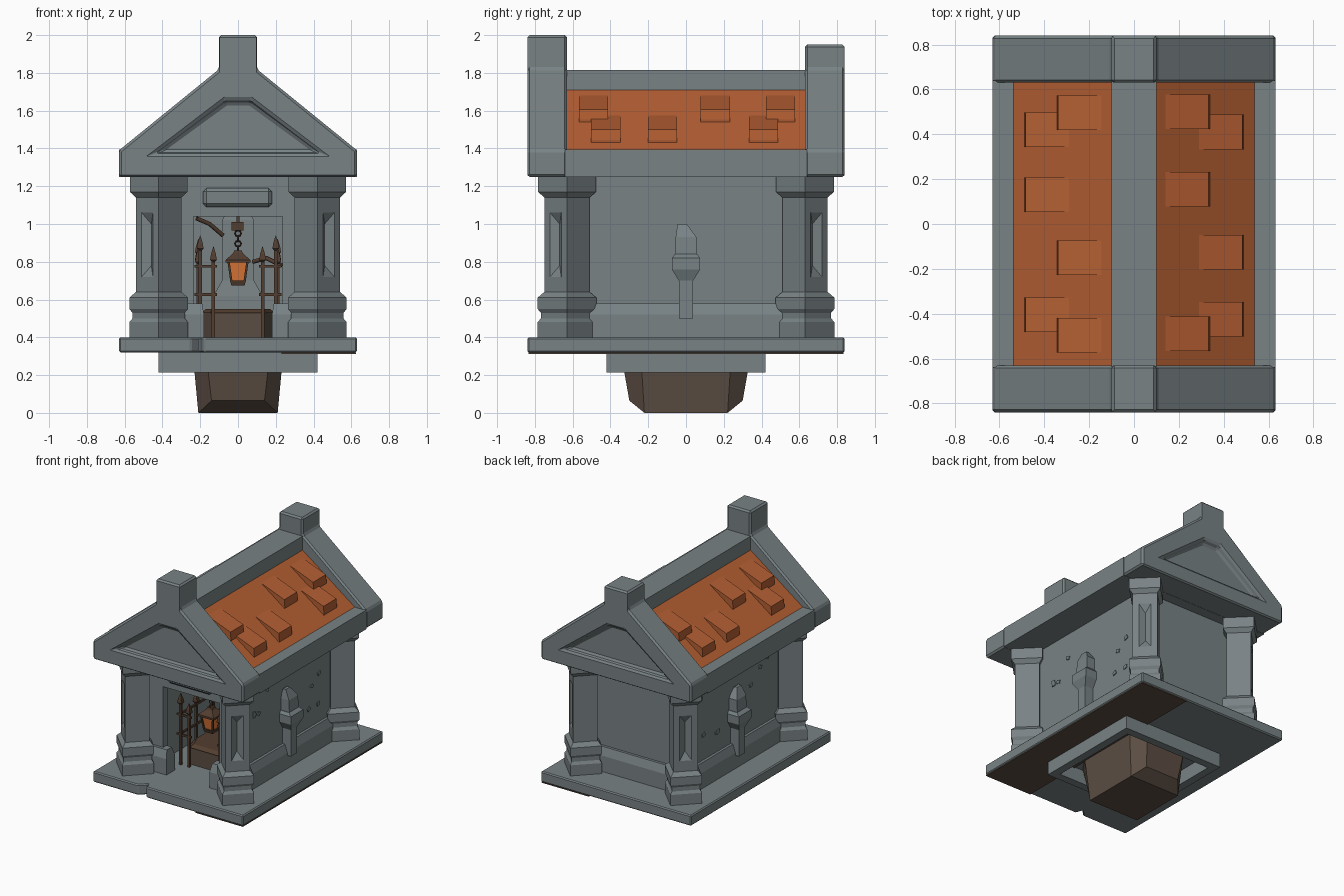
import bpy, bmesh, math, random
from mathutils import Vector, Matrix

if "Cube" in bpy.data.objects:
    bpy.data.objects.remove(bpy.data.objects["Cube"], do_unlink=True)


def material(name, r, g, b):
    m = bpy.data.materials.new(name)
    m.use_nodes = True
    m.diffuse_color = (r, g, b, 1)
    m.node_tree.nodes["Principled BSDF"].inputs["Base Color"].default_value = (r, g, b, 1)
    return m


STONE = material("grey stone", .19, .225, .235)
TILE = material("orange roof", .46, .115, .033)
EARTH = material("brown earth", .105, .075, .056)
IRON = material("rusty iron", .085, .047, .028)
GLOW = material("lantern glow", .75, .19, .04)


def mesh(name, verts, faces, mat, bevel=0):
    bm = bmesh.new()
    vs = [bm.verts.new(v) for v in verts]
    for f in faces:
        bm.faces.new([vs[i] for i in f])
    bmesh.ops.recalc_face_normals(bm, faces=bm.faces)
    me = bpy.data.meshes.new(name)
    bm.to_mesh(me)
    bm.free()
    me.materials.append(mat)
    ob = bpy.data.objects.new(name, me)
    bpy.context.collection.objects.link(ob)
    if bevel:
        mod = ob.modifiers.new("edge", 'BEVEL')
        mod.width, mod.segments, mod.limit_method = bevel, 1, 'ANGLE'
    return ob


def loft(name, rings, mat, bevel=0, skip=()):
    """Skin a list of closed rings, capping both ends."""
    n = len(rings[0])
    verts = [v for r in rings for v in r]
    faces = [[k * n + i, k * n + (i + 1) % n, (k + 1) * n + (i + 1) % n, (k + 1) * n + i]
             for k in range(len(rings) - 1) for i in range(n) if (k, i) not in skip]
    faces += [list(range(n)), list(range((len(rings) - 1) * n, len(rings) * n))]
    return mesh(name, verts, faces, mat, bevel)


def rect(hx, hy, z, cx=0, cy=0):
    return [(cx - hx, cy - hy, z), (cx + hx, cy - hy, z), (cx + hx, cy + hy, z), (cx - hx, cy + hy, z)]


def box(name, x0, x1, y0, y1, z0, z1, mat, bevel=0):
    r = [rect((x1 - x0) / 2, (y1 - y0) / 2, z, (x0 + x1) / 2, (y0 + y1) / 2) for z in (z0, z1)]
    return loft(name, r, mat, bevel)


def stack(name, levels, mat, cx=0, cy=0):
    return loft(name, [rect(hx, hy, z, cx, cy) for z, hx, hy in levels], mat)


# Floor slab with a cracked front edge, and an earthy patch beneath
outline = [(-.63, -.84), (-.25, -.84), (-.2, -.79), (-.18, -.84), (.63, -.84), (.63, .84), (-.63, .84)]
loft("floor_slab", [[(x, y, z) for x, y in outline] for z in (.32, .4)], STONE, .008)
box("slab_underside", .23, .625, -.835, .835, .313, .321, EARTH)

# Square frame under the slab
for s in (-1, 1):
    box("under_frame_side", *sorted((s * .36, s * .42)), -.42, .42, .215, .32, STONE)
    box("under_frame_end", -.36, .36, *sorted((s * .36, s * .42)), .215, .32, STONE)


def eight(sx, sy, ex, ey, sz, ez):
    return [(sx, -sy, sz), (sx, sy, sz), (ex, ey, ez), (-ex, ey, ez),
            (-sx, sy, sz), (-sx, -sy, sz), (-ex, -ey, ez), (ex, -ey, ez)]


# Earth lump hanging below, faceted underneath
lump = eight(.21, .22, .14, .3, 0, .065) + eight(.24, .24, .17, .345, .32, .32)
sides = [[i, (i + 1) % 8, (i + 1) % 8 + 8, i + 8] for i in range(8)]
mesh("earth_lump", lump, sides + [[0, 1, 4, 5], [1, 2, 3, 4], [5, 6, 7, 0], list(range(8, 16))], EARTH)

# Grave box in the chamber
loft("grave_box", [eight(.18, .26, .14, .36, z, z) for z in (.4, .53)], EARTH)
loft("grave_lid", [eight(.19, .27, .15, .37, .53, .53), eight(.17, .25, .13, .34, .55, .55)], IRON)

# Chamber walls
box("back_wall", -.4, .4, .5, .56, .4, 1.26, STONE)
box("door_lintel", -.4, .4, -.56, -.5, 1.04, 1.26, STONE)
box("door_sign", -.185, .18, -.59, -.55, 1.09, 1.19, STONE, .018)
stack("back_skirting", [(.4, .42, .05), (.52, .42, .05), (.58, .42, .03)], STONE, 0, .55)
for s in (-1, 1):
    box("side_wall", *sorted((s * .34, s * .4)), -.56, .56, .4, 1.26, STONE)
    box("door_side", *sorted((s * .235, s * .4)), -.56, -.5, .4, 1.04, STONE)
    stack("side_skirting", [(.4, .05, .59), (.52, .05, .59), (.58, .03, .57)], STONE, s * .39)
    stack("door_skirting", [(.4, .11, .05), (.52, .11, .05), (.58, .1, .03)], STONE, s * .29, -.55)

# Diagonal corner pillars with a grooved outer face
levels = [(.4, .11), (.48, .11), (.5, .098), (.53, .098), (.55, .11), (.61, .11),
          (.64, .085), (1.14, .085), (1.17, .108), (1.25, .108)]
for sx in (-1, 1):
    for sy in (-1, 1):
        turn = Matrix.Rotation(math.atan2(sy, sx) + math.pi / 2, 4, 'Z')
        p = loft("corner_pillar", [rect(h, h, z) for z, h in levels], STONE, 0, {(6, 0)})
        face = [(-.085, -.085, .64), (.085, -.085, .64), (.085, -.085, 1.14), (-.085, -.085, 1.14),
                (-.042, -.085, .72), (.042, -.085, .72), (.042, -.085, 1.06), (-.042, -.085, 1.06),
                (0, -.055, .78), (0, -.055, 1.0)]
        ring = [[i, (i + 1) % 4, (i + 1) % 4 + 4, i + 4] for i in range(4)]
        g = mesh("pillar_groove", face, ring + [[4, 5, 8], [5, 6, 9, 8], [6, 7, 9], [7, 4, 8, 9]], STONE)
        for ob in (p, g):
            ob.matrix_world = Matrix.Translation((sx * .42, sy * .63, 0)) @ turn

# Gables with sunken panels and a stub on top
for s, top in ((-1, 2.0), (1, 1.95)):
    half = [(-.63, 1.25), (-.63, 1.39), (-.1, 1.82), (-.1, top)]
    outer = half + [(-x, z) for x, z in reversed(half)]
    inner = [(-.45, 1.37), (-.07, 1.66), (.07, 1.66), (.45, 1.37)]
    deep = [(x * .92, 1.48 + (z - 1.48) * .88) for x, z in inner]
    verts = [(x, s * .84, z) for x, z in outer] + [(x, s * .63, z) for x, z in outer]
    verts += [(x, s * .84, z) for x, z in inner] + [(x, s * .8, z) for x, z in deep]
    faces = [[i, (i + 1) % 8, (i + 1) % 8 + 8, i + 8] for i in range(8)] + [list(range(8, 16))]
    faces += [[0, 1, 2, 17, 16], [2, 3, 4, 5, 18, 17], [5, 6, 7, 19, 18], [7, 0, 16, 19]]
    faces += [[16 + i, 16 + (i + 1) % 4, 20 + (i + 1) % 4, 20 + i] for i in range(4)] + [[20, 21, 22, 23]]
    mesh("gable", verts, faces, STONE, .012)

# Roof: eaves, ridge, ceiling and orange slopes
box("ridge_beam", -.1, .1, -.64, .64, 1.6, 1.815, STONE)
box("ceiling", -.55, .55, -.64, .64, 1.25, 1.3, STONE)


def slope(x):
    return 1.71 - (x - .1) * .72


tiles = {1: [(.235, .5), (.385, .41), (.235, .155), (.385, -.125), (.235, -.49), (.385, -.425)],
         -1: [(.24, .495), (.385, .42), (.385, .13), (.24, -.15), (.385, -.405), (.24, -.495)]}
for s in (-1, 1):
    box("eave_beam", *sorted((s * .525, s * .63)), -.64, .64, 1.25, 1.395, STONE)
    section = [(.09, slope(.09)), (.54, slope(.54)), (.54, 1.28), (.09, 1.28)]
    loft("roof_slope", [[(s * x, y, z) for x, z in section] for y in (-.635, .635)], TILE)
    for cx, cy in tiles[s]:
        a, b = cx - .095, cx + .098
        wedge = [(a, slope(a)), (b, slope(b) + .065), (b + .005, slope(b) + .01), (b, slope(b) - .02)]
        loft("roof_tile", [[(s * x, y, z) for x, z in wedge] for y in (cy - .077, cy + .077)], TILE)

# Carved side brackets and chipped stones on the side walls
random.seed(4)
for s in (-1, 1):
    stack("bracket_post", [(.5, .04, .038), (.7, .04, .038), (.76, .065, .075),
                           (.82, .065, .075), (.84, .04, .06)], STONE, s * .43)
    stack("bracket_body", [(.82, .04, .055), (.93, .035, .055)], STONE, s * .43)
    loft("bracket_tip", [rect(.035, .055, .93, s * .43), rect(.012, .025, 1.0, s * .42, -.02)], STONE)
    for k in range(8):
        y = random.uniform(.14, .42) * (-1) ** k
        z = random.uniform(.68, 1.15)
        chip = box("wall_chip", -.004, .004, -.016, .016, -.013, .013, STONE)
        chip.location = (s * .402, y, z)
        chip.rotation_euler.x = random.uniform(-.5, .5)

# Headstone at the back of the chamber
stack("headstone", [(.4, .13, .06), (.62, .13, .06), (.7, .085, .05), (1.02, .085, .05), (1.08, .05, .04)],
      STONE, 0, .42)

# Spiked iron fence around the grave
for s in (-1, 1):
    for x, y, top in ((.13, -.4, .86), (.2, -.4, .92), (.21, -.2, .85), (.21, 0, .9), (.21, .2, .86)):
        stack("fence_post", [(.4, .009, .009), (top - .06, .009, .009), (top - .05, .018, .018),
                             (top - .02, .013, .013), (top + .02, .001, .001)], IRON, s * x, y)
    for z in (.62, .77):
        box("fence_rail_front", *sorted((s * .11, s * .23)), -.406, -.394, z, z + .014, IRON)
        box("fence_rail_side", *sorted((s * .204, s * .216)), -.4, .3, z, z + .014, IRON)

# Twisted roots
for pts in ([(-.22, -.3, 1.03), (-.15, -.28, 1.0), (-.08, -.25, .94)],
            [(.08, -.1, .8), (.15, -.15, .82), (.23, -.2, .78)]):
    cu = bpy.data.curves.new("root", 'CURVE')
    cu.dimensions, cu.bevel_depth, cu.bevel_resolution = '3D', .012, 1
    sp = cu.splines.new('POLY')
    sp.points.add(len(pts) - 1)
    for p, c in zip(sp.points, pts):
        p.co = (*c, 1)
    cu.materials.append(IRON)
    bpy.context.collection.objects.link(bpy.data.objects.new("root", cu))

# Hanging lantern
LY = -.32
box("lantern_hook", -.035, .03, LY - .03, LY + .03, .965, 1.01, IRON)
box("lantern_rod", -.007, .007, LY - .007, LY + .007, 1.0, 1.26, IRON)
for k in range(4):
    bpy.ops.mesh.primitive_torus_add(major_segments=8, minor_segments=4, major_radius=.016, minor_radius=.005,
                                     location=(0, LY, .95 - k * .027),
                                     rotation=(math.pi / 2, 0, math.pi / 2 * (k % 2)))
    link = bpy.context.object
    link.name = "chain_link"
    link.data.materials.append(IRON)
stack("lantern_cap", [(.795, .065, .065), (.81, .065, .065), (.845, .025, .025), (.86, .02, .02)], IRON, 0, LY)
stack("lantern_glass", [(.7, .032, .032), (.8, .048, .048)], GLOW, 0, LY)
stack("lantern_base", [(.675, .035, .035), (.7, .042, .042)], IRON, 0, LY)
for sx in (-1, 1):
    for sy in (-1, 1):
        loft("lantern_bar", [rect(.006, .006, .69, sx * .034, LY + sy * .034),
                             rect(.006, .006, .8, sx * .05, LY + sy * .05)], IRON)
